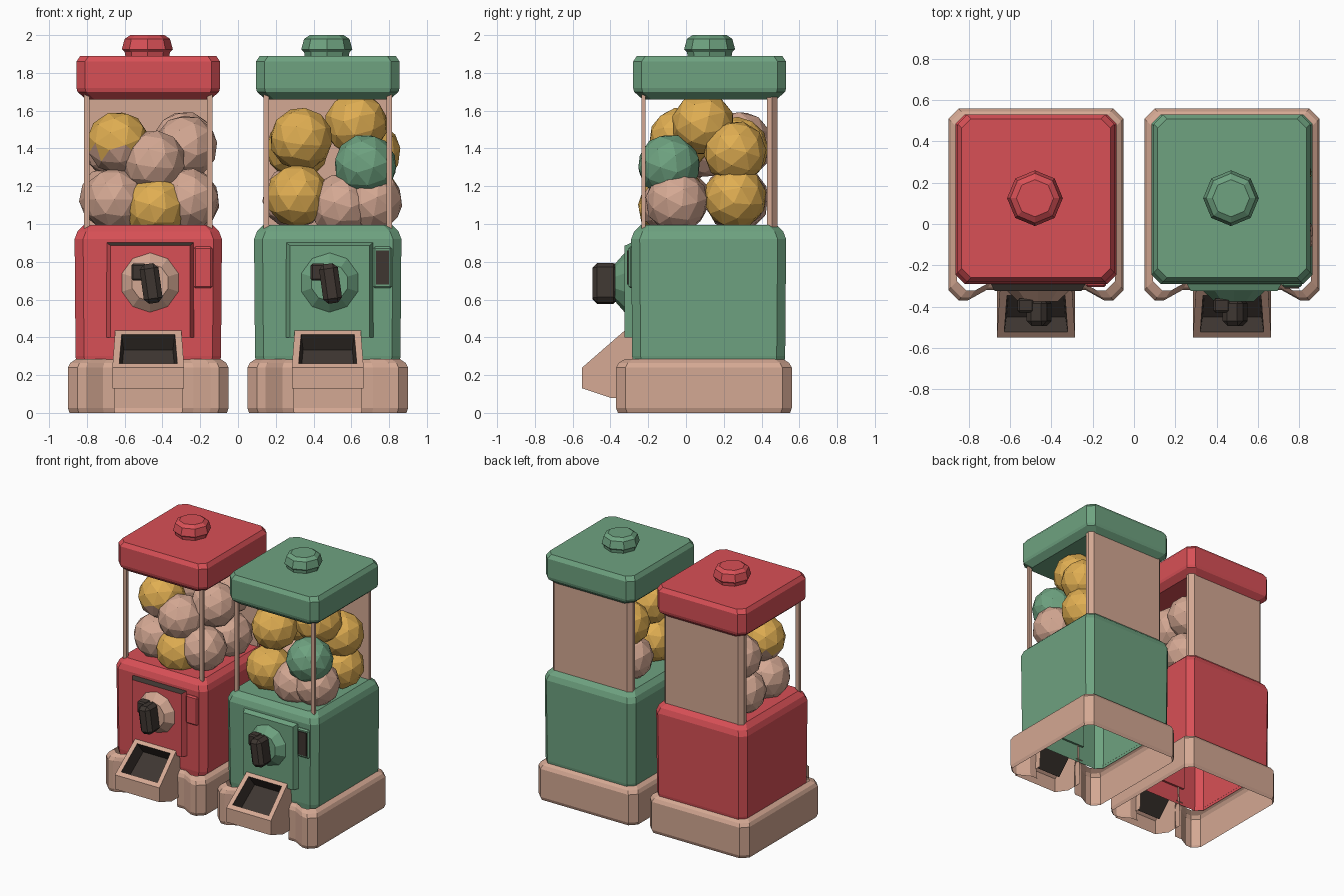
import bpy, bmesh, math
from mathutils import Matrix, Vector

if "Cube" in bpy.data.objects:
    bpy.data.objects.remove(bpy.data.objects["Cube"])


def material(name, rgb):
    m = bpy.data.materials.new(name)
    lin = [((v / 255 + 0.055) / 1.055) ** 2.4 for v in rgb]
    m.diffuse_color = (*lin, 1)
    m.use_nodes = True
    m.node_tree.nodes["Principled BSDF"].inputs["Base Color"].default_value = m.diffuse_color
    return m


RED = material("red", (216, 80, 86))
GREEN = material("green", (110, 162, 128))
BEIGE = material("beige", (212, 168, 147))
YELLOW = material("yellow", (224, 174, 82))
DARK = material("dark", (62, 54, 49))


def finish(name, bm, *mats):
    me = bpy.data.meshes.new(name)
    bm.to_mesh(me)
    bm.free()
    ob = bpy.data.objects.new(name, me)
    bpy.context.collection.objects.link(ob)
    for m in mats:
        me.materials.append(m)
    return ob


def loft(name, rings, mat, top=True, bottom=False, skip=()):
    """Skin stacked closed outlines of 3D points, leaving out the sides in skip."""
    bm = bmesh.new()
    vs = [[bm.verts.new(p) for p in r] for r in rings]
    n = len(vs[0])
    for a, b in zip(vs, vs[1:]):
        for i in range(n):
            j = (i + 1) % n
            if i not in skip:
                bm.faces.new((a[i], a[j], b[j], b[i]))
    if top:
        bm.faces.new(vs[-1])
    if bottom:
        bm.faces.new(vs[0][::-1])
    return finish(name, bm, mat)


def rect(cx, hx, y0, y1, z, inset=0, ch=0.045):
    """Rectangle outline with cut corners."""
    x0, x1, y0, y1 = cx - hx + inset, cx + hx - inset, y0 + inset, y1 - inset
    return [(x0 + ch, y0, z), (x1 - ch, y0, z), (x1, y0 + ch, z), (x1, y1 - ch, z),
            (x1 - ch, y1, z), (x0 + ch, y1, z), (x0, y1 - ch, z), (x0, y0 + ch, z)]


def box(name, x0, x1, y0, y1, z0, z1, mat, bevel=0.0, tilt=0.0):
    bm = bmesh.new()
    bmesh.ops.create_cube(bm, size=1)
    bmesh.ops.scale(bm, vec=(x1 - x0, y1 - y0, z1 - z0), verts=bm.verts)
    if bevel:
        bmesh.ops.bevel(bm, geom=bm.edges[:], offset=bevel, segments=1, affect='EDGES')
    bmesh.ops.rotate(bm, matrix=Matrix.Rotation(tilt, 3, 'Y'), verts=bm.verts)
    bmesh.ops.translate(bm, vec=((x0 + x1) / 2, (y0 + y1) / 2, (z0 + z1) / 2), verts=bm.verts)
    return finish(name, bm, mat)


def chute(name, c):
    """Prize chute: side profile pushed across x, dark hollow in the slope, open underneath."""
    prof = [(-0.27, 0.45), (-0.32, 0.44), (-0.55, 0.24), (-0.55, 0.13), (-0.40, 0.08), (-0.27, 0.08)]
    bm = bmesh.new()
    sides = []
    for s in (-1, 1):
        sides.append([bm.verts.new((c + s * (0.175 if z > 0.4 else 0.19), y, z)) for y, z in prof])
        bm.faces.new(sides[-1])
    faces = []
    for i in range(len(prof)):
        j = (i + 1) % len(prof)
        faces.append(bm.faces.new((sides[0][i], sides[0][j], sides[1][j], sides[1][i])))
    bmesh.ops.recalc_face_normals(bm, faces=bm.faces)
    slope = faces[1]
    bmesh.ops.inset_individual(bm, faces=[slope], thickness=0.05)
    walls = bmesh.ops.inset_individual(bm, faces=[slope], thickness=0.015, depth=-0.1)['faces']
    for f in walls + [slope]:
        f.material_index = 1
    bmesh.ops.delete(bm, geom=faces[3:], context='FACES_ONLY')
    finish(name, bm, BEIGE, DARK)


BASE = [(-0.375, -0.37), (-0.33, -0.37), (-0.24, -0.32), (-0.18, -0.32), (0.18, -0.32), (0.24, -0.32),
        (0.33, -0.37), (0.375, -0.37), (0.425, -0.32), (0.425, 0.51), (0.375, 0.56), (-0.375, 0.56),
        (-0.425, 0.51), (-0.425, -0.32)]


def base_ring(c, z, k):
    return [(c + x * k, 0.1 + (y - 0.1) * k, z) for x, y in BASE]


def machine(tag, c, paint, dial_mat, balls):
    # Foot (gap behind the chute) and body shells, open underneath
    loft(tag + "_base", [base_ring(c, 0, 0.98), base_ring(c, 0.025, 1), base_ring(c, 0.24, 1),
                         base_ring(c, 0.265, 0.97), base_ring(c, 0.285, 0.9)], BEIGE, top=False, skip=(3,))
    loft(tag + "_body", [rect(c, 0.39, -0.29, 0.53, z, i) for z, i in
                         ((0.26, 0.01), (0.3, 0.005), (0.92, 0), (0.96, 0.015), (0.995, 0.05))], paint)
    # Front panel with sloped top edge
    d = c + 0.01
    bm = bmesh.new()
    bmesh.ops.create_cube(bm, size=1)
    for v in bm.verts:
        front, up = v.co.y < 0, v.co.z > 0
        v.co = (d + v.co.x * (0.42 if front else 0.48), -0.325 if front else -0.27,
                (0.885 if front else 0.91) if up else 0.4)
    bm.normal_update()
    for f in bm.faces:
        f.material_index = int(f.normal.z > 0.5)
    finish(tag + "_front_panel", bm, paint, DARK if paint == RED else paint)
    # Round dial and turning handle with a side arm
    bm = bmesh.new()
    bmesh.ops.create_cone(bm, cap_ends=True, segments=10, radius1=0.18, radius2=0.10, depth=0.07,
                          matrix=Matrix.Translation((d, -0.34, 0.69)) @ Matrix.Rotation(math.pi / 2, 4, 'X'))
    finish(tag + "_dial", bm, dial_mat)
    box(tag + "_handle", d - 0.045, d + 0.055, -0.495, -0.36, 0.58, 0.79, DARK, 0.025, math.radians(-8))
    box(tag + "_handle_arm", d - 0.10, d - 0.02, -0.43, -0.36, 0.70, 0.79, DARK, 0.01)
    # Coin slot
    box(tag + "_coin_plate", c + 0.24, c + 0.34, -0.305, -0.27, 0.66, 0.88, paint, 0.01)
    if paint == GREEN:
        box(tag + "_coin_slot", c + 0.255, c + 0.325, -0.312, -0.30, 0.68, 0.86, DARK)
    chute(tag + "_chute", c)
    # Display case: back panel and two slim front posts
    loft(tag + "_back_panel", [[(c - 0.34, 0.43, z), (c + 0.34, 0.43, z), (c + 0.34, 0.455, z),
                                (c + 0.31, 0.485, z), (c - 0.31, 0.485, z), (c - 0.34, 0.455, z)]
                               for z in (0.97, 1.69)], BEIGE, bottom=True)
    for side, s in (("left", -1), ("right", 1)):
        x = c + s * 0.325
        box(f"{tag}_{side}_post", x - 0.015, x + 0.015, -0.235, -0.215, 0.97, 1.69, BEIGE)
    # Lid and knob
    loft(tag + "_lid", [rect(c, 0.38, -0.28, 0.53, z, i) for z, i in
                        ((1.66, 0.05), (1.70, 0.005), (1.72, 0), (1.86, 0), (1.89, 0.02))], paint, bottom=True)
    k = c - 0.005
    loft(tag + "_knob", [[(k + r * math.cos(a), 0.125 + r * math.sin(a), z)
                          for a in (math.tau * i / 8 for i in range(8))]
                         for z, r in ((1.88, 0.115), (1.91, 0.12), (1.925, 0.135), (1.98, 0.12), (2.0, 0.09))], paint)
    # Capsule balls; a fifth entry is the colour of the lower half
    for i, (x, y, z, *mats) in enumerate(balls):
        bm = bmesh.new()
        bmesh.ops.create_icosphere(bm, subdivisions=2, radius=0.168, matrix=Matrix.Translation(
            Vector((c + x, y, z))) @ Matrix.Rotation(i * 1.3, 4, Vector((1, 0.6, 0.3))))
        if len(mats) > 1:
            for f in bm.faces:
                f.material_index = int(f.calc_center_median().z < z - 0.05)
        finish(f"{tag}_ball_{i + 1}", bm, *mats)


B, Y, G = BEIGE, YELLOW, GREEN
machine("red_machine", -0.475, RED, BEIGE, [
    (-0.18, -0.05, 1.13, B), (0.21, -0.04, 1.13, B), (0.04, -0.09, 1.09, Y), (-0.20, 0.27, 1.14, B),
    (0.21, 0.27, 1.12, B), (0.03, -0.06, 1.33, B), (-0.16, -0.02, 1.43, Y, B), (0.20, 0.10, 1.41, B),
    (-0.17, 0.28, 1.40, B), (0.19, 0.29, 1.43, B)])
machine("green_machine", 0.475, GREEN, GREEN, [
    (-0.16, -0.07, 1.15, Y), (0.23, -0.05, 1.12, B), (0.07, -0.07, 1.10, B), (-0.18, 0.26, 1.14, B),
    (0.22, 0.26, 1.14, Y), (-0.14, -0.03, 1.45, Y), (0.20, -0.09, 1.31, G), (0.22, 0.26, 1.38, Y),
    (-0.16, 0.27, 1.40, Y), (0.15, 0.09, 1.53, Y)])
